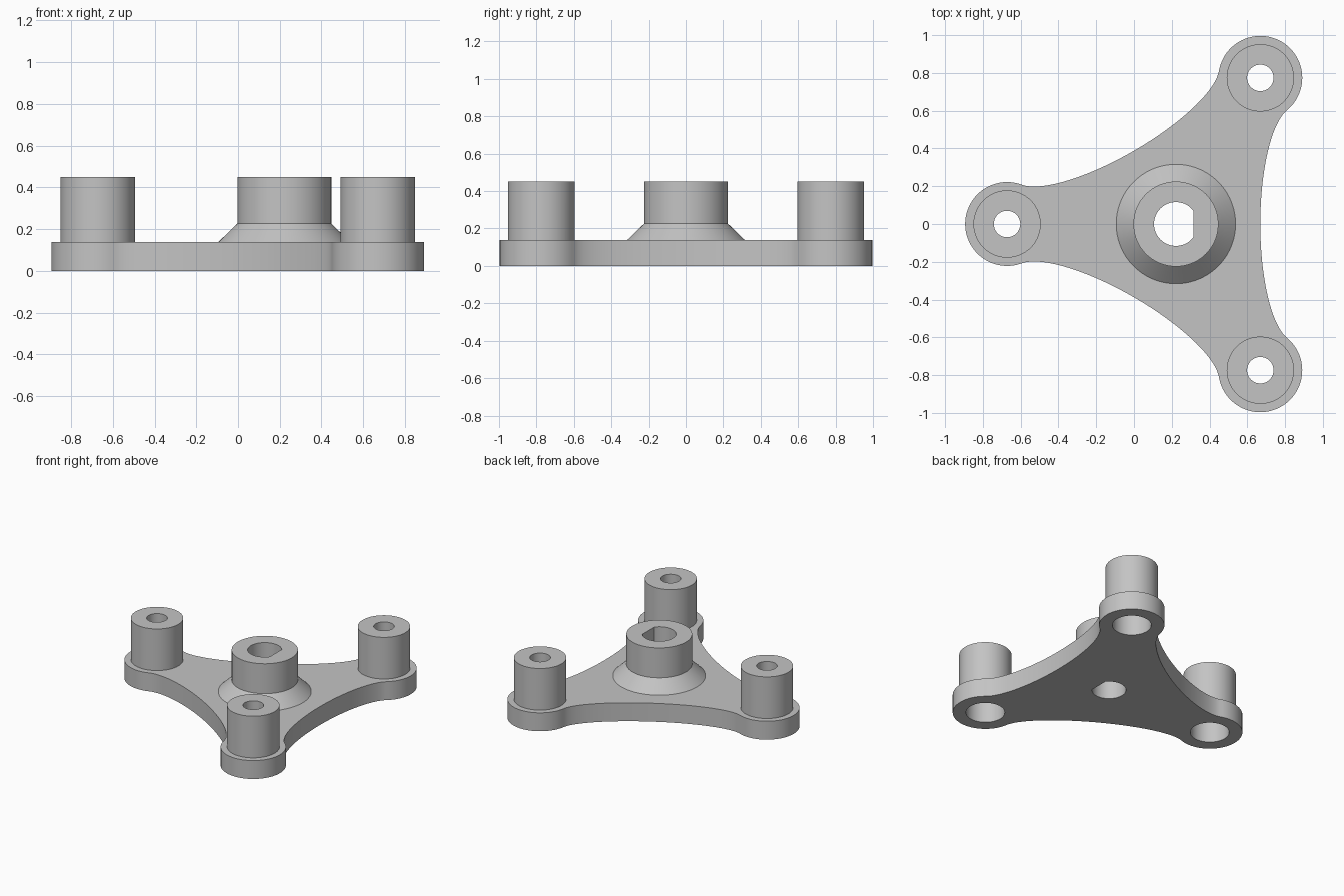
import bpy, bmesh, math
from mathutils import Matrix

if "Cube" in bpy.data.objects:
    bpy.data.objects.remove(bpy.data.objects["Cube"])

HUB = (0.222, 0.0)           # centre of the three-fold symmetry
LOBE_R, LOBE_T, EDGE_D = 0.222, 0.774, 0.447
POSTS = [(-0.672, 0.0), (0.669, 0.774), (0.669, -0.774)]

gray = bpy.data.materials.new("light gray")
gray.diffuse_color = (0.55, 0.55, 0.55, 1)
gray.use_nodes = True
gray.node_tree.nodes["Principled BSDF"].inputs["Base Color"].default_value = gray.diffuse_color


def prism(name, pts, z0, z1):
    """Solid made by extruding a closed outline."""
    bm = bmesh.new()
    face = bm.faces.new([bm.verts.new((x, y, z0)) for x, y in pts])
    top = bmesh.ops.extrude_face_region(bm, geom=[face])["geom"]
    for v in top:
        if isinstance(v, bmesh.types.BMVert):
            v.co.z = z1
    bmesh.ops.recalc_face_normals(bm, faces=bm.faces)
    return finish(name, bm)


def lathe(name, centre, profile, n=96):
    """Closed solid of revolution from (radius, z) pairs, bottom to top."""
    bm = bmesh.new()
    rings = [[bm.verts.new((centre[0] + r * math.cos(2 * math.pi * i / n),
                            centre[1] + r * math.sin(2 * math.pi * i / n), z))
              for i in range(n)] for r, z in profile]
    for a, b in zip(rings, rings[1:]):
        for i in range(n):
            j = (i + 1) % n
            bm.faces.new((a[i], a[j], b[j], b[i]))
    bm.faces.new(rings[0][::-1])
    bm.faces.new(rings[-1])
    return finish(name, bm)


def finish(name, bm):
    mesh = bpy.data.meshes.new(name)
    bm.to_mesh(mesh)
    bm.free()
    mesh.materials.append(gray)
    obj = bpy.data.objects.new(name, mesh)
    bpy.context.collection.objects.link(obj)
    return obj


def combine(target, tool, operation):
    """Apply a boolean and discard the tool object."""
    mod = target.modifiers.new("boolean", "BOOLEAN")
    mod.operation, mod.solver, mod.object = operation, "EXACT", tool
    bpy.context.view_layer.objects.active = target
    bpy.ops.object.modifier_apply(modifier=mod.name)
    bpy.data.objects.remove(tool, do_unlink=True)


# Plate outline: elliptical scooped edge, then round lobe, three times
outline = []
A, B, T_END = 0.185, 0.62, 0.60
for k in range(3):
    seg = []
    phi = math.asin(T_END / B)
    for i in range(49):
        p = phi * (2 * i / 48 - 1)
        seg.append((EDGE_D + A * (1 - math.cos(p)), B * math.sin(p)))
    start = math.atan2(T_END - LOBE_T, seg[-1][0] - EDGE_D)
    sweep = math.radians(120) - 2 * start
    for i in range(1, 48):
        a = start + sweep * i / 48
        seg.append((EDGE_D + LOBE_R * math.cos(a), LOBE_T + LOBE_R * math.sin(a)))
    rot = Matrix.Rotation(math.radians(120 * k), 2)
    for x, y in seg:
        c, s = rot[0][0], rot[1][0]
        outline.append((HUB[0] + c * x - s * y, HUB[1] + s * x + c * y))
bracket = prism("three_arm_bracket", outline, 0.0, 0.138)

# Hub with flared foot, and the three posts
combine(bracket, lathe("hub", HUB, [(0.316, 0.05), (0.316, 0.138), (0.225, 0.226),
                                    (0.225, 0.45)]), "UNION")
for c in POSTS:
    combine(bracket, lathe("post", c, [(0.178, 0.05), (0.178, 0.45)]), "UNION")

# Screw holes, widened from below
for c in POSTS:
    combine(bracket, lathe("screw_bore", c, [(0.132, -0.1), (0.132, 0.31),
                                             (0.07, 0.31), (0.07, 0.6)]), "DIFFERENCE")

# D-shaped shaft hole with its flat toward +x
R, FLAT = 0.116, 0.092
a0 = math.acos(FLAT / R)
d_hole = []
for i in range(65):
    a = a0 + (2 * math.pi - 2 * a0) * i / 64
    d_hole.append((HUB[0] + R * math.cos(a), HUB[1] + R * math.sin(a)))
combine(bracket, prism("shaft_bore", d_hole, -0.1, 0.6), "DIFFERENCE")

# Smooth curved walls, keep sharp rims
bpy.ops.object.select_all(action="DESELECT")
bracket.select_set(True)
bpy.context.view_layer.objects.active = bracket
bpy.ops.object.shade_smooth_by_angle(angle=math.radians(30))
